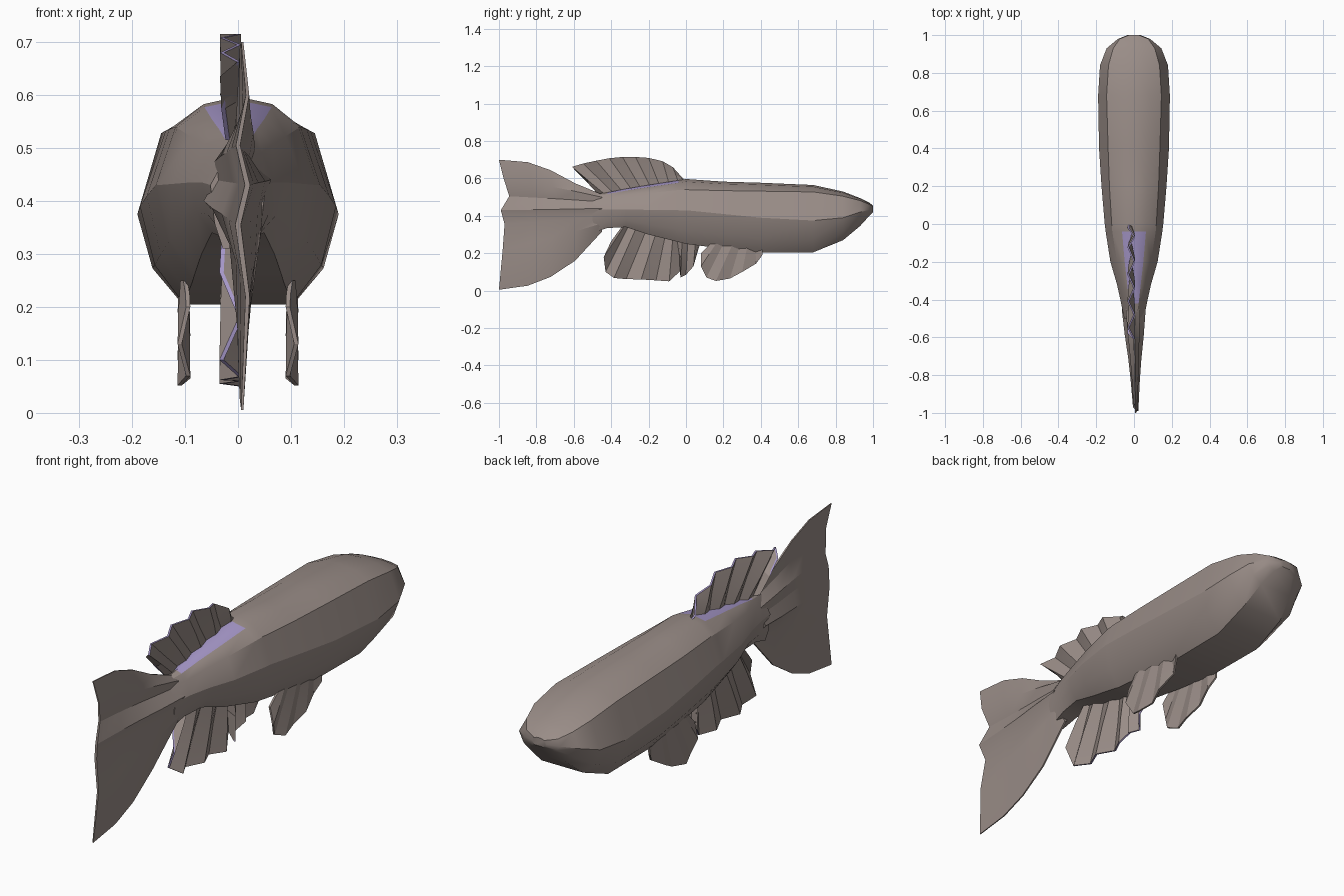
import bpy
import bmesh
import math

if "Cube" in bpy.data.objects:
    bpy.data.objects.remove(bpy.data.objects["Cube"])


def material(name, rgb):
    m = bpy.data.materials.new(name)
    m.diffuse_color = (*rgb, 1)
    m.use_nodes = True
    m.node_tree.nodes["Principled BSDF"].inputs["Base Color"].default_value = m.diffuse_color
    return m


SKIN = material("taupe skin", (0.32, 0.265, 0.243))
LILAC = material("lilac trim", (0.38, 0.31, 0.58))


def finish(bm, name, angle):
    bmesh.ops.recalc_face_normals(bm, faces=bm.faces[:])
    mesh = bpy.data.meshes.new(name)
    bm.to_mesh(mesh)
    bm.free()
    mesh.materials.append(SKIN)
    mesh.materials.append(LILAC)
    ob = bpy.data.objects.new(name, mesh)
    bpy.context.collection.objects.link(ob)
    bpy.ops.object.select_all(action='DESELECT')
    ob.select_set(True)
    bpy.context.view_layer.objects.active = ob
    bpy.ops.object.shade_smooth_by_angle(angle=math.radians(angle))
    return ob


def loft(bm, rings):
    """Skin closed rings of points and cap both ends."""
    rows = [[bm.verts.new(p) for p in ring] for ring in rings]
    n = len(rows[0])
    for a, b in zip(rows, rows[1:]):
        for i in range(n):
            j = (i + 1) % n
            bm.faces.new((a[i], a[j], b[j], b[i]))
    bm.faces.new(rows[0])
    bm.faces.new(rows[-1])


# Body: y, top z, shoulder x, shoulder z, widest x, widest z, bottom z
STATIONS = [
    (1.0, .455, .025, .45, .035, .435, .42),
    (.98, .47, .075, .462, .085, .432, .40),
    (.93, .495, .11, .482, .145, .42, .345),
    (.84, .53, .135, .505, .18, .39, .27),
    (.68, .565, .145, .528, .19, .375, .205),
    (.40, .577, .137, .532, .185, .39, .205),
    (.20, .583, .13, .535, .172, .41, .225),
    (0, .597, .118, .54, .155, .43, .25),
    (-.04, .59, .115, .538, .15, .43, .26),
    (-.2, .565, .09, .522, .125, .432, .30),
    (-.32, .545, .065, .507, .09, .435, .34),
    (-.42, .525, .045, .492, .068, .435, .335),
    (-.5, .515, .022, .485, .052, .43, .31),
]


def body_ring(y, zt, xb, zb, xc, zc, z0):
    half = [(xb * .55, zt - (zt - zb) * .25), (xb, zb), (xc, zc),
            (xc * .85, z0 + (zc - z0) * .4), (xc * .55, z0)]
    return ([(0, y, zt)] + [(x, y, z) for x, z in half]
            + [(-x, y, z) for x, z in reversed(half)])


bm = bmesh.new()
loft(bm, [body_ring(*s) for s in STATIONS])
# Lilac saddle beside the back fin
for f in bm.faces:
    c = f.calc_center_median()
    if -.45 < c.y < -.03 and any(abs(v.co.x) < .001 for v in f.verts) and c.z > .5:
        f.material_index = 1
finish(bm, "body", 28)

# Tail: pleated fan that thins toward the trailing edge
ROOT_Z = [.515, .50, .475, .44, .40, .36, .315]
END_Z = [.70, .60, .505, .43, .355, .22, .005]
END_Y = [-1, -.975, -.945, -.99, -.97, -.98, -1]
HALF = [.002, .02, .034, .05, .055, .035, .002]
# Per stage: distance along, width, spread for top, middle and bottom rays
STAGES = [(0, 1, 0, 0, 0), (.26, .75, .32, .3, .5), (.5, .45, .7, .55, .78),
          (.72, .25, .93, .75, .93), (1, .06, 1, 1, 1)]
rings = []
for t, w, top, mid, low in STAGES:
    right, left = [], []
    for i in range(7):
        s = top if i == 0 else low if i == 6 else mid
        y = -.45 + t * (END_Y[i] + .45)
        z = ROOT_Z[i] + s * (END_Z[i] - ROOT_Z[i])
        shift = .008 * t + (.01 if i % 2 else -.008) * (i not in (0, 6))
        h = HALF[i] * w + .002
        right.append((shift + h, y, z))
        left.append((shift - h, y, z))
    rings.append(right + left[::-1])
bm = bmesh.new()
loft(bm, rings)
finish(bm, "tail_fin", 25)


# Pleated fin from rays of (root y, root z, tip y, tip z)
def fin(name, rays, x0, pleat, trim, thick=.008):
    bm = bmesh.new()
    rings = []
    for i, (ry, rz, ty, tz) in enumerate(rays):
        ring = []
        steps = (0, .5, 1)
        for side, order in ((1, steps), (-1, steps[::-1])):
            for t in order:
                x = x0 + pleat * (1 if i % 2 else -1) * min(1, .35 + t)
                ring.append((x + side * thick / 2, ry + t * (ty - ry), rz + t * (tz - rz)))
        rings.append(ring)
    loft(bm, rings)
    bm.normal_update()
    # Thin rim takes the trim colour
    if trim:
        for f in bm.faces:
            if min(e.calc_length() for e in f.edges) < thick * 1.05 and abs(f.normal.x) < .6:
                f.material_index = 1
    return finish(bm, name, 20)


fin("dorsal_fin", [
    (0, .585, -.02, .602), (-.04, .58, -.07, .66), (-.09, .57, -.125, .692),
    (-.14, .56, -.20, .71), (-.19, .555, -.27, .715), (-.24, .545, -.34, .715),
    (-.29, .54, -.41, .708), (-.34, .53, -.48, .695), (-.39, .525, -.55, .68),
    (-.44, .52, -.61, .662), (-.47, .515, -.58, .635)], -.014, .016, True)

fin("anal_fin", [
    (.08, .26, .06, .21), (.05, .26, .04, .13), (.01, .27, 0, .085),
    (-.02, .28, -.03, .07), (-.05, .29, -.025, .11), (-.07, .29, -.09, .05),
    (-.11, .30, -.16, .055), (-.16, .31, -.24, .06), (-.21, .33, -.32, .062),
    (-.26, .35, -.385, .068), (-.30, .36, -.43, .10), (-.32, .36, -.44, .18),
    (-.33, .36, -.40, .265)], -.013, .018, True)

# Paired belly fins, mirrored left and right
BELLY = [(.13, .25, .08, .20), (.16, .25, .08, .13), (.20, .25, .11, .07),
         (.25, .25, .16, .052), (.29, .25, .235, .065), (.33, .25, .30, .10),
         (.37, .25, .375, .145), (.41, .25, .408, .19)]
for side, label in ((1, "right"), (-1, "left")):
    fin(label + "_belly_fin", BELLY, side * .102, side * .008, False)
